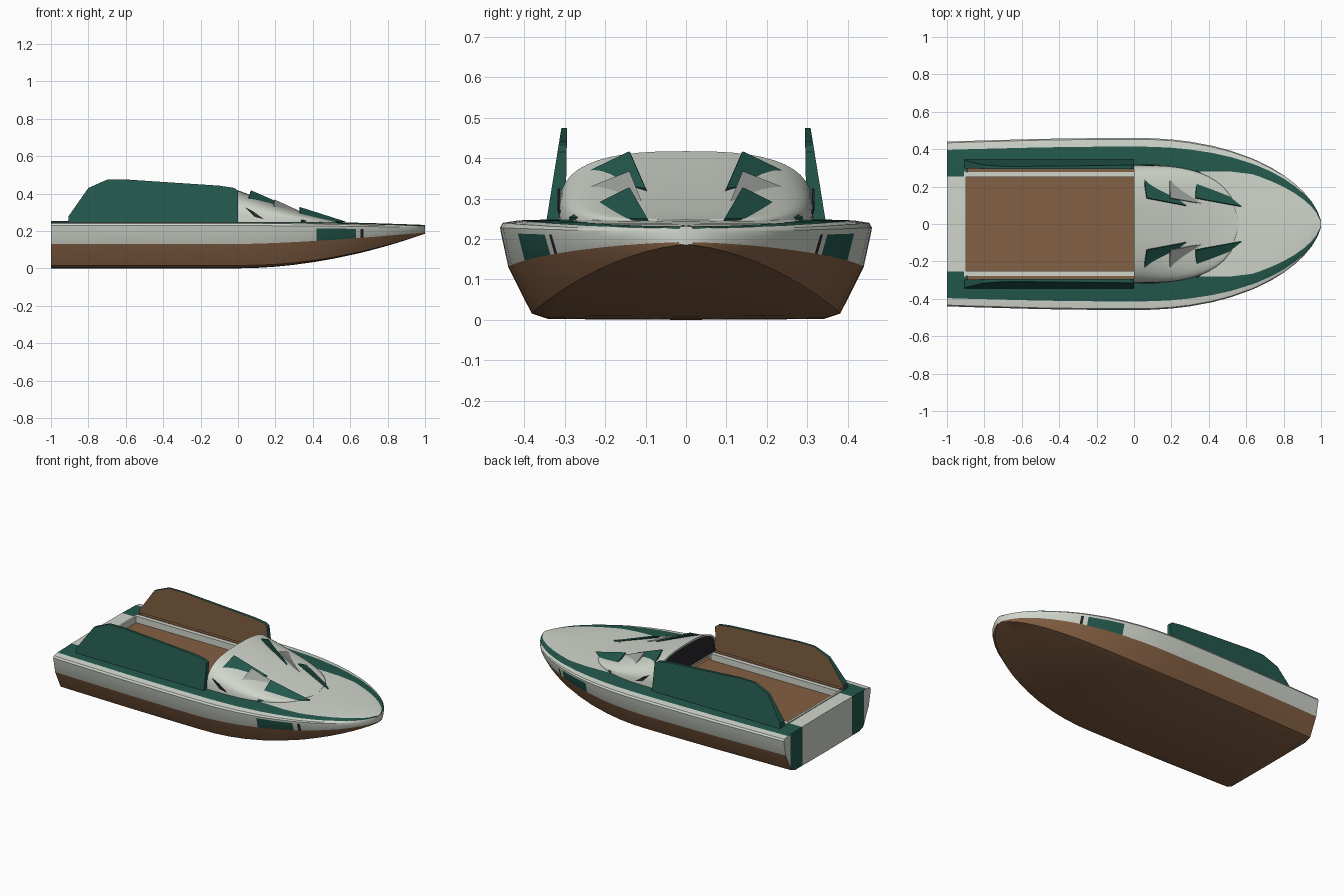
import bpy, bmesh, math
from mathutils import Vector

if "Cube" in bpy.data.objects:
    bpy.data.objects.remove(bpy.data.objects["Cube"], do_unlink=True)


def material(name, r, g, b):
    m = bpy.data.materials.new(name)
    m.use_nodes = True
    m.diffuse_color = (r, g, b, 1)
    m.node_tree.nodes["Principled BSDF"].inputs["Base Color"].default_value = (r, g, b, 1)
    return m


MATS = [material("off_white", .63, .67, .60), material("dark_green", .017, .098, .073),
        material("brown", .23, .115, .056), material("mid_grey", .35, .37, .35),
        material("near_black", .02, .02, .024)]
WHITE, GREEN, BROWN, GREY, DARK = range(len(MATS))


def finish(name, bm, smooth=None):
    bmesh.ops.recalc_face_normals(bm, faces=bm.faces)
    mesh = bpy.data.meshes.new(name)
    bm.to_mesh(mesh)
    bm.free()
    for m in MATS:
        mesh.materials.append(m)
    ob = bpy.data.objects.new(name, mesh)
    bpy.context.collection.objects.link(ob)
    if smooth:
        bpy.ops.object.select_all(action='DESELECT')
        ob.select_set(True)
        bpy.context.view_layer.objects.active = ob
        bpy.ops.object.shade_smooth_by_angle(angle=math.radians(smooth))
    return ob


def box(name, lo, hi, mat):
    bm = bmesh.new()
    bmesh.ops.create_cube(bm, size=1)
    for v in bm.verts:
        v.co = [lo[i] + (v.co[i] + .5) * (hi[i] - lo[i]) for i in range(3)]
    for f in bm.faces:
        f.material_index = mat
    return finish(name, bm)


def plate(name, pts, mat, depth=.008):
    """Thin solid plate from a flat outline."""
    bm = bmesh.new()
    face = bm.faces.new([bm.verts.new(p) for p in pts])
    face.normal_update()
    shift = face.normal * (-depth if face.normal.z > 0 else depth)
    ext = bmesh.ops.extrude_face_region(bm, geom=[face], use_keep_orig=True)
    for v in ext["geom"]:
        if isinstance(v, bmesh.types.BMVert):
            v.co += shift
    for f in bm.faces:
        f.material_index = mat
    return finish(name, bm)


# Hull: half cross-section from keel to deck centre
def section(x):
    t = max(0, x)
    w = max(.018, .46 * (1 - t ** 2.2) ** .6) - .02 * max(0, -x) ** 2
    zb = .185 * t ** 1.9
    zw = max(.13 + .062 * t ** 1.5, zb + .004)
    drop = .02 * t ** 2
    return [(0, zb), (.74 * w, zb + .002), (.83 * w, zb + .016 * (1 - t)),
            (.955 * w, zw), (.995 * w, .215 - drop / 2), (w, .228 - drop / 2),
            (.985 * w, .24 - drop), ((.9 + .05 * t * t) * w, .246 - drop),
            (min(.255 if x <= 0 else .28, .76 * w), .25 - drop), (0, .252 - drop)]


BANDS = [BROWN, BROWN, BROWN, WHITE, WHITE, WHITE, WHITE, GREEN, WHITE]
STATIONS = [-1, -.9, -.5, -.2, 0, .1, .2, .3, .42, .52, .63, .655, .67, .74,
            .8, .86, .91, .95, .98, 1]
bm = bmesh.new()
rings = []
for x in STATIONS:
    half = section(x)
    right = [bm.verts.new((x, y, z)) for y, z in half]
    left = [right[0]] + [bm.verts.new((x, -y, z)) for y, z in half[1:-1]] + [right[-1]]
    rings.append((right, left))
for i in range(len(STATIONS) - 1):
    mid = (STATIONS[i] + STATIONS[i + 1]) / 2
    for side in (0, 1):
        a, b = rings[i][side], rings[i + 1][side]
        for k, mat in enumerate(BANDS):
            if k == len(BANDS) - 1 and -.9 < mid < 0:
                continue                      # cockpit opening
            f = bm.faces.new((a[k], a[k + 1], b[k + 1], b[k]))
            # green patch and thin dark bar on the bow sides
            if k == 3 and .42 < mid < .63:
                mat = GREEN
            elif k == 3 and .655 < mid < .67:
                mat = DARK
            f.material_index = mat
bow = bm.faces.new(rings[-1][0] + rings[-1][1][-2:0:-1])
stern = bm.faces.new(rings[0][0] + rings[0][1][-2:0:-1])
# Transom split into upright colour bands
for y in (-.37, -.25, .25, .37):
    faces = [f for f in bm.faces if all(v.co.x < -.999 for v in f.verts)]
    geom = set(faces)
    for f in faces:
        geom.update(f.edges)
        geom.update(f.verts)
    bmesh.ops.bisect_plane(bm, geom=list(geom), plane_co=(0, y, 0), plane_no=(0, 1, 0))
for f in bm.faces:
    if all(v.co.x < -.999 for v in f.verts):
        f.material_index = GREEN if .25 < abs(f.calc_center_median().y) < .37 else WHITE
finish("hull", bm, 25)

# Cockpit floor and coaming
box("cockpit_floor", (-.9, -.255, .19), (.02, .255, .217), BROWN)
box("rear_coaming", (-.91, -.28, .2), (-.897, .28, .257), WHITE)
for s, label in ((1, "left"), (-1, "right")):
    ys = sorted((s * .252, s * .278))
    box(label + "_coaming", (-.9, ys[0], .2), (0, ys[1], .258), WHITE)
    ys = sorted((s * .278, s * .297))
    box(label + "_inner_trim", (-.89, ys[0], .24), (0, ys[1], .262), BROWN)

# Windscreen cowl: arched shell falling away to the foredeck
bm = bmesh.new()
rings = []
N = 24
LENGTH = .56
for i in range(15):
    x = LENGTH * i / 14
    h = .17 * (1 - x / LENGTH) ** 1.25 + .001
    w = .305 * (1 - (x / LENGTH) ** 3) ** .5 + .01
    ring = []
    for k in range(N + 1):
        a = math.pi * k / N
        c = math.cos(a)
        ring.append(bm.verts.new((x, w * math.copysign(abs(c) ** .75, c),
                                  .246 + h * math.sin(a) ** .6)))
    rings.append(ring)
for a, b in zip(rings, rings[1:]):
    for k in range(N):
        bm.faces.new((a[k], a[k + 1], b[k + 1], b[k]))
cap = bm.faces.new(rings[0])
bmesh.ops.recalc_face_normals(bm, faces=bm.faces)
cap.normal_update()
if cap.normal.x > 0:
    cap.normal_flip()
bmesh.ops.inset_individual(bm, faces=[cap], thickness=.012)
ext = bmesh.ops.extrude_discrete_faces(bm, faces=[cap])
recess = ext["faces"][0]
recess.material_index = DARK
for v in recess.verts:
    v.co.x += .006
finish("windscreen_cowl", bm, 35)

# Pointed blades standing on both sides of the cowl
BLADES = [("rear", GREEN, (.05, .275, .352), (.07, .14, .417), (.28, .10, .325)),
          ("middle", GREY, (.19, .28, .312), (.195, .14, .368), (.415, .10, .268)),
          ("front", GREEN, (.34, .29, .254), (.33, .14, .328), (.575, .095, .25))]
for s, label in ((1, "left"), (-1, "right")):
    for part, mat, *pts in BLADES:
        plate(f"{label}_{part}_blade", [(x, s * y, z) for x, y, z in pts], mat)
    streak = [(.04, .318, .325), (.08, .318, .305), (.14, .315, .262), (.09, .318, .275)]
    plate(label + "_cowl_streak", [(x, s * y, z) for x, y, z in streak], DARK, .006)

# Tall side panels: green outside, brown inside, leaning inward
PROFILE = [(-.905, .246), (-.905, .28), (-.8, .43), (-.7, .474), (-.6, .475),
           (-.1, .442), (-.02, .43), (0, .415), (0, .246)]
for s, label in ((1, "left"), (-1, "right")):
    bm = bmesh.new()
    outer, inner = [], []
    for x, z in PROFILE:
        t = (z - .246) / .229
        outer.append(bm.verts.new((x, s * (.345 - .037 * t), z)))
        inner.append(bm.verts.new((x, s * (.298 - .004 * t), z)))
    bm.faces.new(outer).material_index = GREEN
    bm.faces.new(inner).material_index = BROWN
    for k in range(len(PROFILE)):
        j = (k + 1) % len(PROFILE)
        bm.faces.new((outer[k], outer[j], inner[j], inner[k])).material_index = GREEN
    finish(label + "_side_panel", bm)
